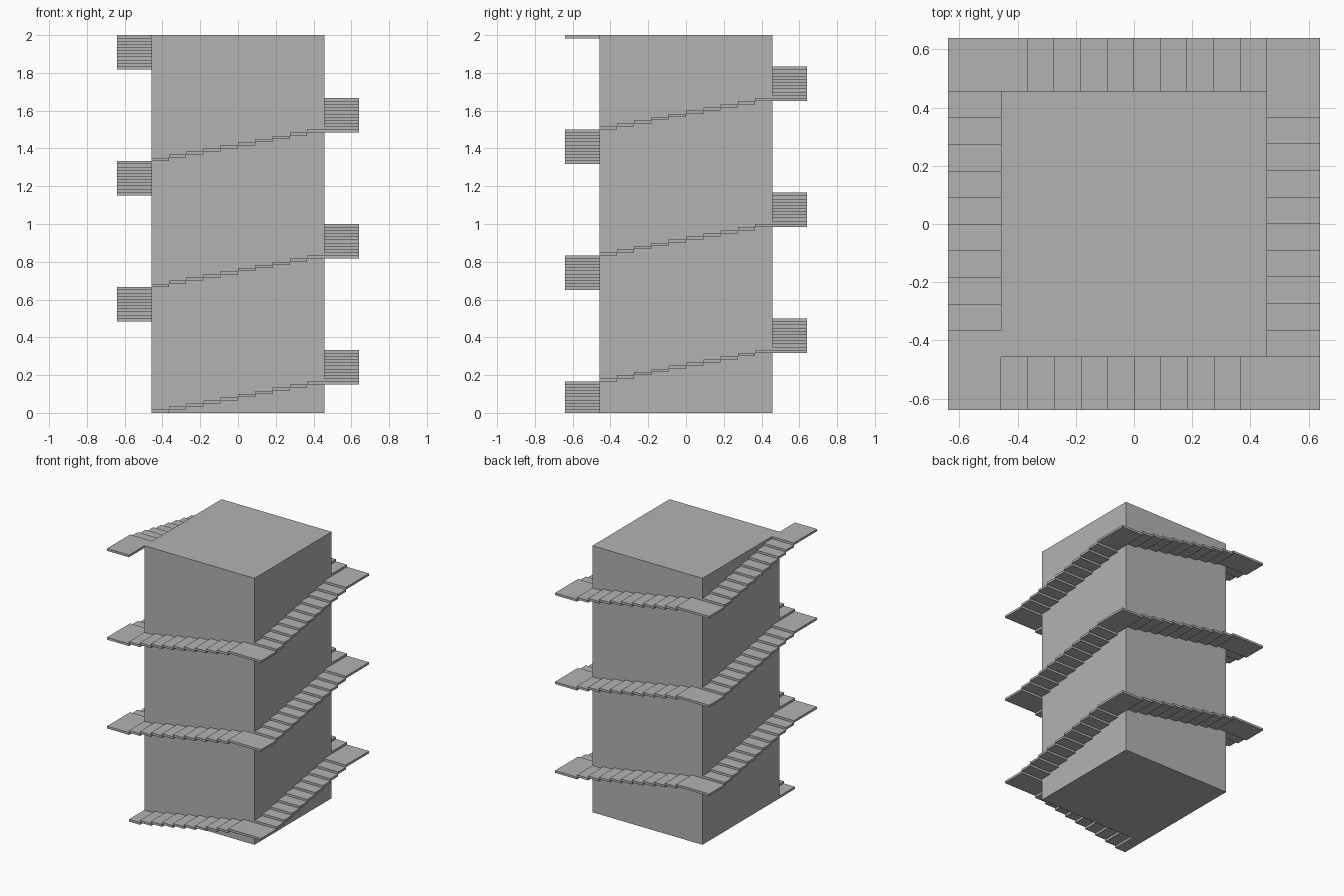
import bpy
from mathutils import Matrix, Vector

if "Cube" in bpy.data.objects:
    bpy.data.objects.remove(bpy.data.objects["Cube"])

HEIGHT, CORE, OUTER = 2.0, 0.457, 0.64   # total height, half widths
SIDES, PER_SIDE = 12, 10                 # three laps of four flights
RISE = HEIGHT / (SIDES * PER_SIDE)
TREAD = 2 * CORE / PER_SIDE

grey = bpy.data.materials.new("plain_grey")
grey.use_nodes = True
grey.diffuse_color = (0.45, 0.45, 0.45, 1)
grey.node_tree.nodes["Principled BSDF"].inputs["Base Color"].default_value = (0.45, 0.45, 0.45, 1)


def box(name, low, high, turn=0):
    """Box between two corners, turned about z by quarter turns."""
    low, high = Vector(low), Vector(high)
    bpy.ops.mesh.primitive_cube_add(size=1)
    obj = bpy.context.object
    obj.name = name
    size = Matrix.Diagonal((*(high - low), 1))
    spin = Matrix.Rotation(turn * 1.5707963, 4, "Z")
    obj.data.transform(spin @ Matrix.Translation((low + high) / 2) @ size)
    obj.data.materials.append(grey)


# Central tower block
box("tower_core", (-CORE, -CORE, 0), (CORE, CORE, HEIGHT))

# Steps winding up around the tower; the last of each flight fills the corner
for side in range(SIDES):
    for i in range(PER_SIDE):
        z = (side * PER_SIDE + i) * RISE
        x = -CORE + i * TREAD
        end = OUTER if i == PER_SIDE - 1 else x + TREAD
        name = "corner_landing" if i == PER_SIDE - 1 else "step"
        box(name, (x, -OUTER, z), (end, -CORE, z + RISE), side % 4)
